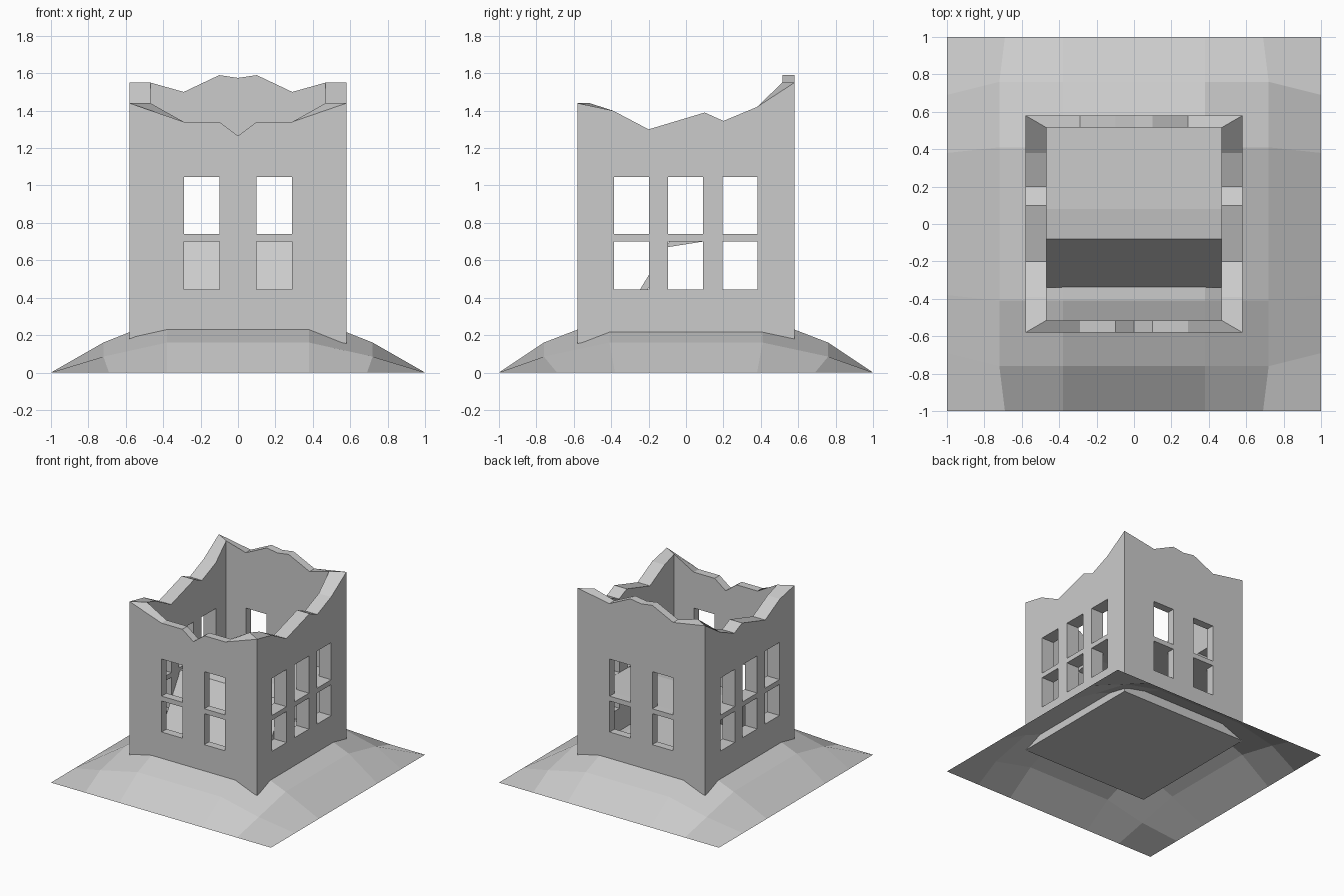
import bpy
import bmesh
from mathutils import Matrix

cube = bpy.data.objects.get("Cube")
if cube:
    bpy.data.objects.remove(cube, do_unlink=True)

stone = bpy.data.materials.new("grey stone")
stone.use_nodes = True
grey = (0.6, 0.6, 0.6, 1.0)
stone.diffuse_color = grey
stone.node_tree.nodes["Principled BSDF"].inputs["Base Color"].default_value = grey


def make_object(name, bm, solid=True):
    if solid:
        bmesh.ops.recalc_face_normals(bm, faces=bm.faces)
    mesh = bpy.data.meshes.new(name)
    bm.to_mesh(mesh)
    bm.free()
    mesh.materials.append(stone)
    obj = bpy.data.objects.new(name, mesh)
    bpy.context.collection.objects.link(obj)
    return obj


def prism(bm, ring_a, ring_b):
    """Solid between two matching outlines."""
    a = [bm.verts.new(p) for p in ring_a]
    b = [bm.verts.new(p) for p in ring_b]
    bm.faces.new(a)
    bm.faces.new(b[::-1])
    for i in range(len(a)):
        j = (i + 1) % len(a)
        bm.faces.new((a[j], a[i], b[i], b[j]))


def box(bm, lo, hi):
    def ring(z):
        return [(lo[0], lo[1], z), (hi[0], lo[1], z), (hi[0], hi[1], z), (lo[0], hi[1], z)]
    prism(bm, ring(lo[2]), ring(hi[2]))


# Shared dimensions
OUT, IN_X, IN_Y = 0.58, 0.468, 0.515
BASE = 0.155
STOREYS = [(0.445, 0.70), (0.74, 1.045)]


def make_wall(name, top, inner_end, inner_depth, windows, transform):
    """Mitred wall with a broken top edge; u runs along it, outside at -OUT."""
    def ring(end, depth):
        pts = [(-end, BASE), (end, BASE)]
        for u, z in reversed(top):
            pts.append((max(-end, min(end, u)), z))
        return [transform @ Matrix.Translation((u, -depth, z)).translation for u, z in pts]

    bm = bmesh.new()
    prism(bm, ring(OUT, OUT), ring(inner_end, inner_depth))
    wall = make_object(name, bm)

    # Window openings
    bm = bmesh.new()
    for u0, u1 in windows:
        for z0, z1 in STOREYS:
            box(bm, (u0, -OUT - 0.1, z0), (u1, -inner_depth + 0.1, z1))
    bm.transform(transform)
    cutter = make_object("window_cutter", bm)
    cutter.hide_render = True
    mod = wall.modifiers.new("windows", "BOOLEAN")
    mod.operation = "DIFFERENCE"
    mod.solver = "EXACT"
    mod.object = cutter
    bpy.context.view_layer.objects.active = wall
    bpy.ops.object.modifier_apply(modifier=mod.name)
    bpy.data.objects.remove(cutter, do_unlink=True)


def mirrored(half):
    return [(-u, z) for u, z in half] + [(u, z) for u, z in reversed(half) if u > 0]


# Broken wall tops
front_top = mirrored([(OUT, 1.44), (0.29, 1.34), (0.1, 1.34), (0, 1.265)])
back_top = mirrored([(OUT, 1.55), (0.29, 1.5), (0.1, 1.59), (0, 1.575)])
side_top = [(-OUT, 1.44), (-0.39, 1.4), (-0.2, 1.3), (-0.1, 1.33), (0.1, 1.39),
            (0.2, 1.345), (0.38, 1.42), (OUT, 1.55)]
pair = [(-0.288, -0.1), (0.1, 0.288)]
triple = [(-0.385, -0.198), (-0.095, 0.092), (0.195, 0.382)]

# Four walls: left_side and right_side share one profile along y
make_wall("front_wall", front_top, IN_X, IN_Y, pair, Matrix.Identity(4))
make_wall("back_wall", back_top, IN_X, IN_Y, pair, Matrix.Scale(-1, 4, (0, 1, 0)))
swap = Matrix(((0, 1, 0, 0), (1, 0, 0, 0), (0, 0, 1, 0), (0, 0, 0, 1)))
make_wall("right_wall", side_top, IN_Y, IN_X, triple, swap)
make_wall("left_wall", side_top, IN_Y, IN_X, triple, Matrix.Scale(-1, 4, (1, 0, 0)) @ swap)

# Ground floor closing the underside
bm = bmesh.new()
box(bm, (-IN_X, -IN_Y, BASE), (IN_X, IN_Y, BASE + 0.008))
make_object("ground_floor", bm)

# Collapsed upper floor, bent down to the rubble at the front
slab = [(IN_Y, 0.74), (0.08, 0.738), (-0.08, 0.715), (-0.34, 0.29),
        (-0.28, 0.28), (-0.1, 0.67), (0.09, 0.70), (IN_Y, 0.70)]
bm = bmesh.new()
prism(bm, [(-IN_X, y, z) for y, z in slab], [(IN_X, y, z) for y, z in slab])
make_object("collapsed_floor", bm)

# Rubble mound: an open faceted sheet that also fills the inside
rows_x = [-1, -0.72, -0.38, 0.38, 0.72, 1]
rows_y = [-1, -0.76, -0.41, 0.41, 0.76, 1]
edge = [-1, -0.69, -0.38, 0.38, 0.69, 1]
heights = [[0, 0, 0], [0, 0.085, 0.16], [0, 0.16, 0.295]]
bm = bmesh.new()
grid = []
for j in range(6):
    row = []
    for i in range(6):
        x = edge[i] if j in (0, 5) else rows_x[i]
        y = edge[j] if i in (0, 5) else rows_y[j]
        row.append(bm.verts.new((x, y, heights[min(i, 5 - i)][min(j, 5 - j)])))
    grid.append(row)
for j in range(5):
    for i in range(5):
        bm.faces.new((grid[j][i], grid[j][i + 1], grid[j + 1][i + 1], grid[j + 1][i]))
make_object("rubble_mound", bm, solid=False)
